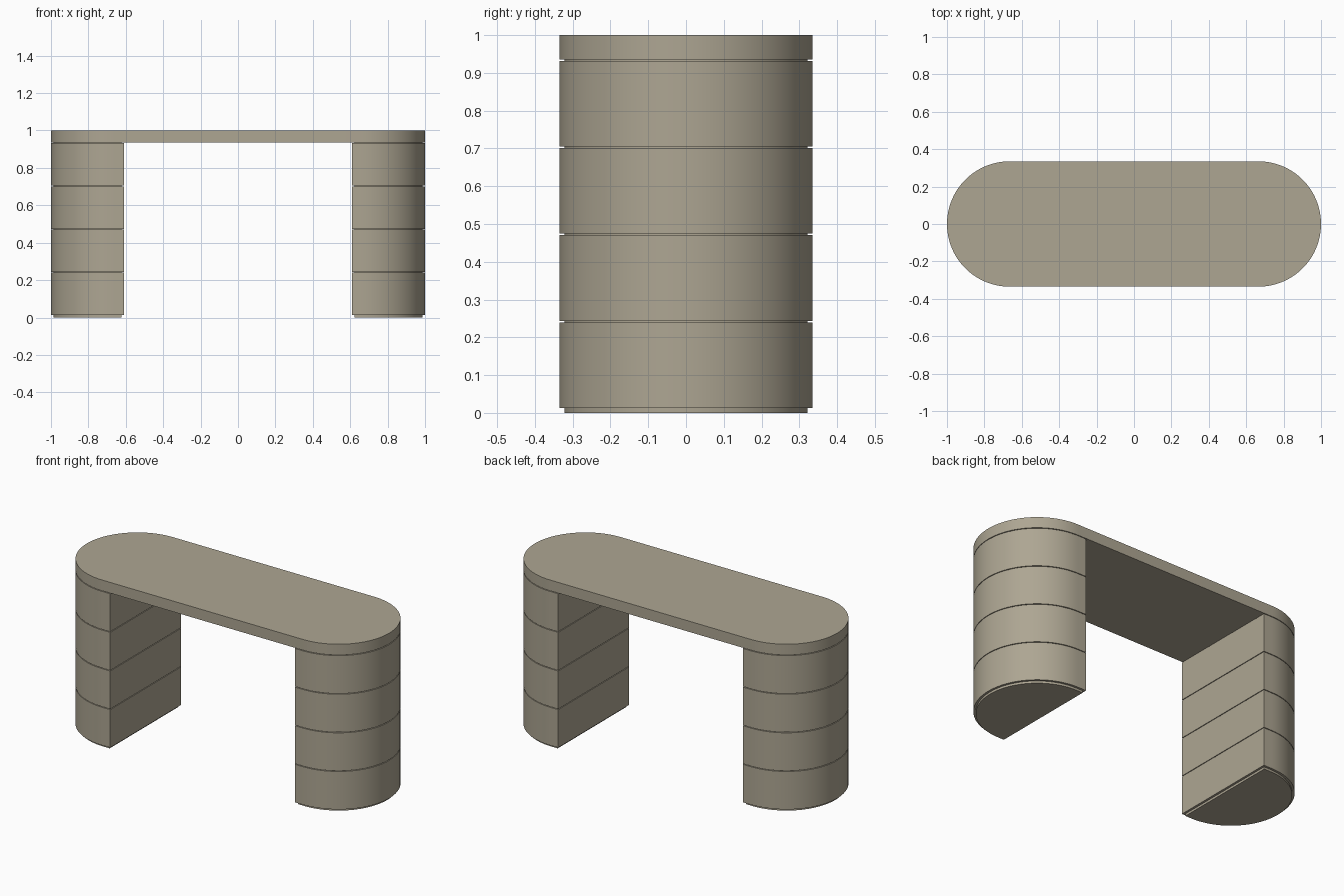
import bpy, bmesh, math

cube = bpy.data.objects.get("Cube")
if cube:
    bpy.data.objects.remove(cube, do_unlink=True)

RADIUS = 0.335          # rounded end radius
CENTRE = 1 - RADIUS     # x of the end centres
INNER = 0.61            # flat inner face of each pedestal
FOOT = 0.013            # plinth height and inset
GAP = 0.004             # shadow gap between blocks
TOP_BOTTOM = 0.936      # underside of the table top
BLOCKS = 4
SEGMENTS = 48

mat = bpy.data.materials.new("warm taupe")
mat.use_nodes = True
colour = (0.42, 0.38, 0.29, 1)
mat.diffuse_color = colour
bsdf = mat.node_tree.nodes["Principled BSDF"]
bsdf.inputs["Base Color"].default_value = colour
bsdf.inputs["Roughness"].default_value = 0.7


def half_round(side, inset=0.0):
    """Half-circle end outline, counter-clockwise, for side +1 or -1."""
    r = RADIUS - inset
    pts = []
    for i in range(SEGMENTS + 1):
        a = -math.pi / 2 + math.pi * i / SEGMENTS
        pts.append((side * (CENTRE + r * math.cos(a)), side * r * math.sin(a)))
    return pts


def pedestal_outline(side, inset=0.0):
    """Half-round end closed by a straight inner face."""
    x, r = side * (INNER + inset), side * (RADIUS - inset)
    return half_round(side, inset) + [(x, r), (x, -r)]


def slab(name, outline, z0, z1):
    """Extrude an outline between two heights."""
    bm = bmesh.new()
    base = bm.faces.new([bm.verts.new((x, y, z0)) for x, y in outline])
    grown = bmesh.ops.extrude_face_region(bm, geom=[base], use_keep_orig=True)
    top = [g for g in grown["geom"] if isinstance(g, bmesh.types.BMVert)]
    bmesh.ops.translate(bm, verts=top, vec=(0, 0, z1 - z0))
    bmesh.ops.recalc_face_normals(bm, faces=bm.faces)
    mesh = bpy.data.meshes.new(name)
    bm.to_mesh(mesh)
    bm.free()
    mesh.materials.append(mat)
    obj = bpy.data.objects.new(name, mesh)
    bpy.context.collection.objects.link(obj)
    bpy.ops.object.select_all(action="DESELECT")
    obj.select_set(True)
    bpy.context.view_layer.objects.active = obj
    bpy.ops.object.shade_smooth_by_angle(angle=math.radians(30))
    return obj


# Stadium-shaped table top
slab("table_top", half_round(1) + half_round(-1), TOP_BOTTOM, 1.0)

# Two pedestals: recessed plinth, then stacked blocks with recessed spacers
step = (TOP_BOTTOM - FOOT) / BLOCKS
for side, label in ((1, "left"), (-1, "right")):
    slab(f"{label}_plinth", pedestal_outline(side, FOOT), 0, FOOT)
    for i in range(BLOCKS):
        z0 = FOOT + i * step
        z1 = z0 + step
        slab(f"{label}_block_{i + 1}", pedestal_outline(side), z0, z1 - GAP)
        slab(f"{label}_spacer_{i + 1}", pedestal_outline(side, FOOT), z1 - GAP, z1)
